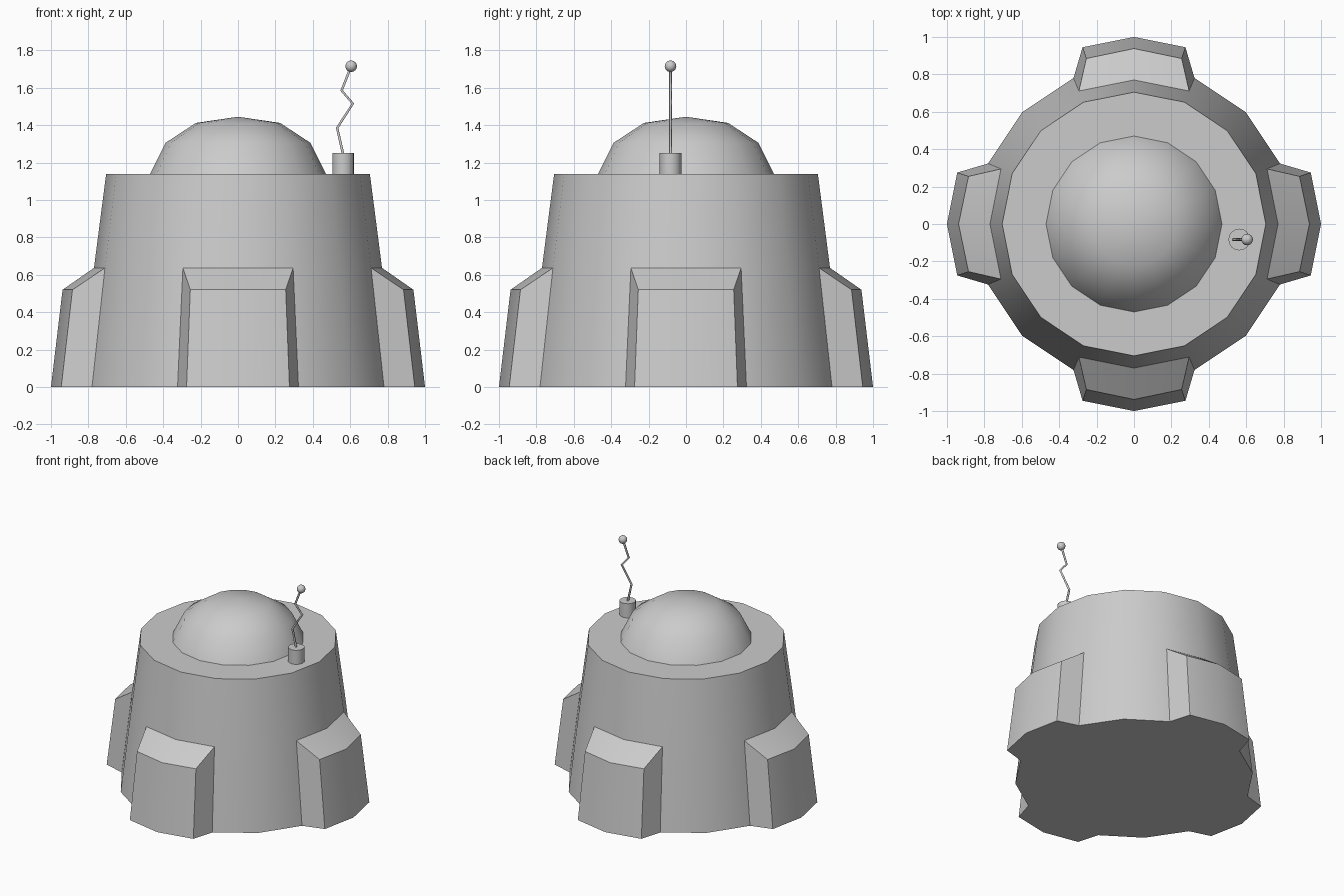
import bpy, bmesh
from math import sin, cos, tau, radians

if "Cube" in bpy.data.objects:
    bpy.data.objects.remove(bpy.data.objects["Cube"])

N = 16
TOP = 1.14


def make_object(name, bm, angle):
    bmesh.ops.recalc_face_normals(bm, faces=bm.faces)
    mesh = bpy.data.meshes.new(name)
    bm.to_mesh(mesh)
    bm.free()
    ob = bpy.data.objects.new(name, mesh)
    bpy.context.collection.objects.link(ob)
    bpy.ops.object.select_all(action='DESELECT')
    ob.select_set(True)
    bpy.context.view_layer.objects.active = ob
    bpy.ops.object.shade_smooth_by_angle(angle=radians(angle))
    return ob


def lathe(name, profile, sides=N, centre=(0, 0), angle=30, caps=True):
    """Stack rings of (radius, z); radius 0 makes a pole."""
    bm = bmesh.new()
    rings = []
    for r, z in profile:
        count = sides if r else 1
        rings.append([bm.verts.new((centre[0] + r * cos(tau * i / sides),
                                    centre[1] + r * sin(tau * i / sides), z))
                      for i in range(count)])
    for a, b in zip(rings, rings[1:]):
        for i in range(sides):
            j = (i + 1) % sides
            loop = [a[i % len(a)], a[j % len(a)], b[j % len(b)], b[i % len(b)]]
            bm.faces.new(list(dict.fromkeys(loop)))
    if caps:
        for ring in (rings[0], rings[-1]):
            if len(ring) > 2:
                bm.faces.new(ring)
    return make_object(name, bm, angle)


def buttress(name, turn):
    """Sloped block covering two wall facets, open where it meets the wall."""
    # Each column: inner bottom, outer bottom, outer top, inner top
    c, s = cos(tau / N), sin(tau / N)
    side = [(0.845 * c, 0.845 * s, 0), (0.945, 0.275, 0),
            (0.885, 0.255, 0.52), (0.77 * c, 0.77 * s, 0.637)]
    middle = [(0.845, 0, 0), (1.0, 0, 0), (0.938, 0, 0.52), (0.77, 0, 0.637)]
    bm = bmesh.new()
    cols = []
    for pts in ([(x, -y, z) for x, y, z in side], middle, side):
        cols.append([bm.verts.new((x * cos(turn) - y * sin(turn),
                                   x * sin(turn) + y * cos(turn), z))
                     for x, y, z in pts])
    for a, b in zip(cols, cols[1:]):
        for i in range(3):
            bm.faces.new((a[i], b[i], b[i + 1], a[i + 1]))
    bm.faces.new(cols[0])
    bm.faces.new(cols[2])
    return make_object(name, bm, 30)


# Tapered round wall with flat roof
lathe("tower_wall", [(0.845, 0), (0.77, 0.637), (0.705, TOP)])

# Four buttresses
for k, label in enumerate(("right", "back", "left", "front")):
    buttress(label + "_buttress", k * tau / 4)

# Roof dome
lathe("roof_dome", [(0.47, TOP), (0.388, 1.305), (0.225, 1.412), (0, 1.445)],
      angle=60, caps=False)

# Antenna socket
AX, AY = 0.563, -0.083
lathe("antenna_socket", [(0.058, TOP), (0.058, 1.25)], centre=(AX, AY))

# Zigzag antenna rod
path = [(AX, 1.24), (0.53, 1.385), (0.614, 1.515), (0.554, 1.585), (0.605, 1.715)]
curve = bpy.data.curves.new("antenna_rod", 'CURVE')
curve.dimensions = '3D'
curve.bevel_depth = 0.008
curve.bevel_resolution = 1
spline = curve.splines.new('POLY')
spline.points.add(len(path) - 1)
for p, (x, z) in zip(spline.points, path):
    p.co = (x, AY, z, 1)
bpy.context.collection.objects.link(bpy.data.objects.new("antenna_rod", curve))

# Antenna tip ball
bpy.ops.mesh.primitive_uv_sphere_add(segments=16, ring_count=8, radius=0.031,
                                     location=(0.605, AY, 1.715))
bpy.context.object.name = "antenna_tip"
bpy.ops.object.shade_smooth()
